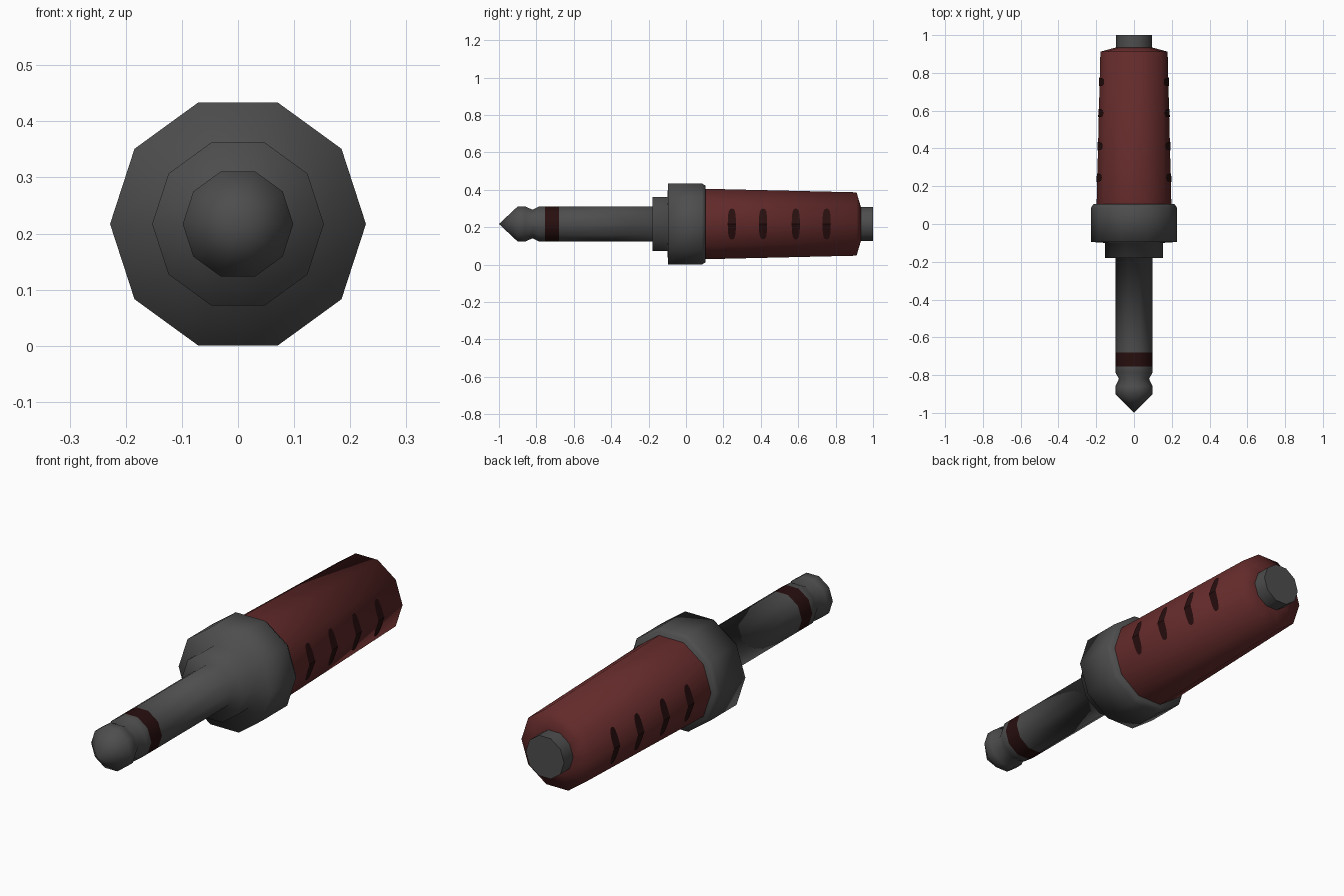
import bpy, bmesh, math

if "Cube" in bpy.data.objects:
    bpy.data.objects.remove(bpy.data.objects["Cube"])

SIDES = 10
ZC = 0.217


def material(name, rgb):
    m = bpy.data.materials.new(name)
    m.diffuse_color = (*rgb, 1)
    m.use_nodes = True
    m.node_tree.nodes["Principled BSDF"].inputs["Base Color"].default_value = m.diffuse_color
    return m


metal = material("dark metal", (0.075, 0.075, 0.075))
red = material("dark red grip", (0.125, 0.023, 0.023))
dark = material("blackish red", (0.021, 0.0045, 0.0045))


def finish(name, bm, mats, angle):
    """Turn a bmesh into a smooth-shaded object."""
    me = bpy.data.meshes.new(name)
    bm.to_mesh(me)
    bm.free()
    for m in mats:
        me.materials.append(m)
    for p in me.polygons:
        p.use_smooth = True
    me.set_sharp_from_angle(angle=math.radians(angle))
    ob = bpy.data.objects.new(name, me)
    bpy.context.collection.objects.link(ob)
    return ob


def lathe(name, profile, mats, angle, band=None):
    """Spin (y, radius) points round the long axis; band = y range of material 1."""
    bm = bmesh.new()
    rings = []
    for y, r in profile:
        n = SIDES if r > 0 else 1
        rings.append([bm.verts.new((r * math.cos(math.tau * i / SIDES), y,
                                    ZC + r * math.sin(math.tau * i / SIDES)))
                      for i in range(n)])
    for a, b in zip(rings, rings[1:]):
        for i in range(SIDES):
            j = (i + 1) % SIDES
            quad = [a[i % len(a)], a[j % len(a)], b[j % len(b)], b[i % len(b)]]
            f = bm.faces.new(list(dict.fromkeys(quad)))
            if band and band[0] < f.calc_center_median().y < band[1]:
                f.material_index = 1
    bmesh.ops.recalc_face_normals(bm, faces=bm.faces)
    return finish(name, bm, mats, angle)


R = 0.0985
# plug: pointed tip, groove, insulating band, shaft, step and collar
lathe("plug_and_collar",
      [(-1, 0), (-0.9, R), (-0.86, R), (-0.82, 0.08), (-0.785, R), (-0.755, R),
       (-0.68, R), (-0.18, R), (-0.18, 0.153), (-0.1, 0.153), (-0.095, 0.228),
       (0.085, 0.228), (0.105, 0.215), (0.105, 0)],
      [metal, dark], 180, band=(-0.755, -0.68))

# tapered grip
Y0, Y1, R0, R1 = 0.1, 0.912, 0.198, 0.178
lathe("grip", [(Y0, 0), (Y0, R0), (Y1, R1), (0.935, 0.095), (0.935, 0)], [red], 85)

# cable stub
lathe("cable_stub", [(0.92, 0), (0.92, 0.095), (1, 0.095), (1, 0)], [metal], 50)


# grip slots: thin patches folded over the side edges of the grip
def slot_point(y, dz, side):
    r = R0 + (R1 - R0) * (y - Y0) / (Y1 - Y0)
    return (side * (r - abs(dz) * math.tan(math.pi / SIDES) + 0.003), y, ZC + dz)


bm = bmesh.new()
for side in (1, -1):
    for yc in (0.245, 0.412, 0.587, 0.752):
        for up in (1, -1):
            pts = []
            for k in range(9):
                t = math.pi * k / 8
                c, s = math.cos(t), math.sin(t)
                pts.append(slot_point(yc + 0.022 * math.copysign(abs(c) ** 0.7, c),
                                      up * 0.083 * abs(s) ** 0.7, side))
            if side * up < 0:
                pts.reverse()
            bm.faces.new([bm.verts.new(p) for p in pts])
finish("grip_slots", bm, [dark], 30)
